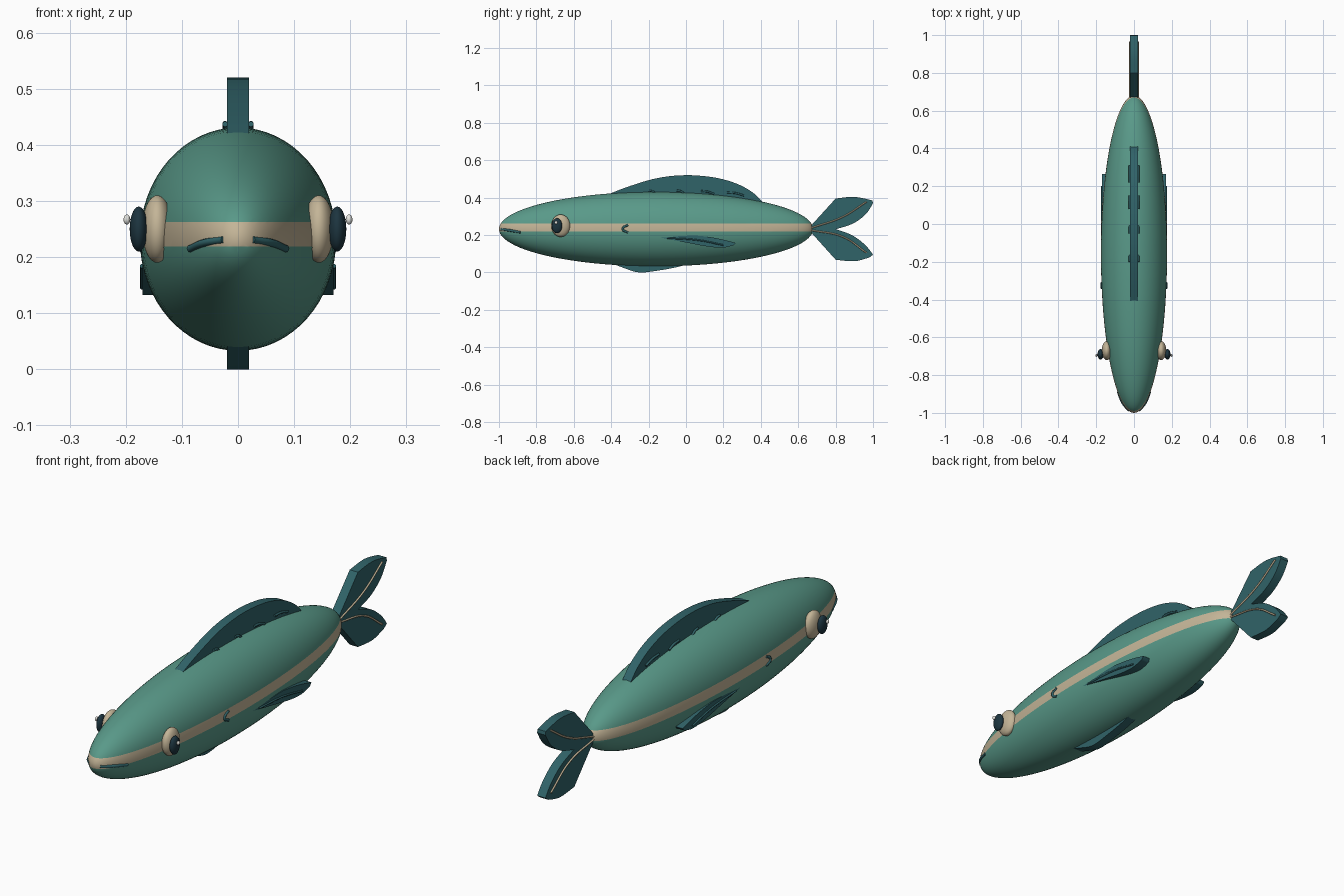
import bpy, bmesh, math
from mathutils import Vector

if "Cube" in bpy.data.objects:
    bpy.data.objects.remove(bpy.data.objects["Cube"])


def material(name, rgb):
    m = bpy.data.materials.new(name)
    m.diffuse_color = (*rgb, 1)
    m.use_nodes = True
    m.node_tree.nodes["Principled BSDF"].inputs["Base Color"].default_value = m.diffuse_color
    return m


TEAL = material("teal", (0.10, 0.32, 0.25))
CREAM = material("cream", (0.55, 0.46, 0.31))
FIN = material("fin_blue", (0.03, 0.125, 0.14))
DARK = material("dark", (0.012, 0.035, 0.05))
WHITE = material("white", (0.8, 0.8, 0.76))


def add_mesh(name, bm, *mats):
    bmesh.ops.recalc_face_normals(bm, faces=bm.faces)
    me = bpy.data.meshes.new(name)
    bm.to_mesh(me)
    bm.free()
    ob = bpy.data.objects.new(name, me)
    bpy.context.collection.objects.link(ob)
    for m in mats:
        me.materials.append(m)
    bpy.context.view_layer.objects.active = ob
    ob.select_set(True)
    bpy.ops.object.shade_smooth_by_angle(angle=math.radians(35))
    ob.select_set(False)
    return ob


def ellipsoid(name, center, radii, mat):
    bm = bmesh.new()
    bmesh.ops.create_uvsphere(bm, u_segments=32, v_segments=20, radius=1)
    for v in bm.verts:
        v.co = Vector(center) + Vector(a * b for a, b in zip(v.co, radii))
    return add_mesh(name, bm, mat)


def smooth(pts, n=5):
    """Catmull-Rom curve through open (y, z) points."""
    p = [Vector(q) for q in [pts[0], *pts, pts[-1]]]
    out = []
    for a, b, c, d in zip(p, p[1:], p[2:], p[3:]):
        for i in range(n):
            t = i / n
            out.append(0.5 * (2 * b + (c - a) * t + (2 * a - 5 * b + 4 * c - d) * t * t
                              + (3 * b - a - 3 * c + d) * t ** 3))
    return out + [p[-1]]


def fin(name, outline, x=0.0, half=0.02):
    """Flat fin: a (y, z) outline extruded along x."""
    bm = bmesh.new()
    face = bm.faces.new([bm.verts.new((x - half, q[0], q[1])) for q in outline])
    ext = bmesh.ops.extrude_face_region(bm, geom=[face])["geom"]
    bmesh.ops.translate(bm, vec=(2 * half, 0, 0),
                        verts=[g for g in ext if isinstance(g, bmesh.types.BMVert)])
    return add_mesh(name, bm, FIN)


def tube(name, pts, r, mat):
    cu = bpy.data.curves.new(name, "CURVE")
    cu.dimensions = "3D"
    cu.bevel_depth, cu.bevel_resolution, cu.resolution_u = r, 2, 8
    cu.use_fill_caps = True
    sp = cu.splines.new("BEZIER")
    sp.bezier_points.add(len(pts) - 1)
    for bp, p in zip(sp.bezier_points, pts):
        bp.co = p
        bp.handle_left_type = bp.handle_right_type = "AUTO"
    cu.materials.append(mat)
    ob = bpy.data.objects.new(name, cu)
    bpy.context.collection.objects.link(ob)


# body: long ellipsoid cut along the stripe edges
bm = bmesh.new()
bmesh.ops.create_uvsphere(bm, u_segments=64, v_segments=48, radius=1)
for v in bm.verts:
    x, y, z = v.co
    v.co = (0.175 * x, -0.16 + 0.84 * z, 0.232 + 0.199 * y)
for h in (0.219, 0.263):
    bmesh.ops.bisect_plane(bm, geom=bm.verts[:] + bm.edges[:] + bm.faces[:],
                           plane_co=(0, 0, h), plane_no=(0, 0, 1))
for f in bm.faces:
    f.material_index = int(0.219 < f.calc_center_median().z < 0.263)
add_mesh("body", bm, TEAL, CREAM)

# dorsal and belly fins
fin("dorsal_fin", smooth([(-0.43, 0.412), (-0.3, 0.462), (-0.15, 0.505), (0, 0.52), (0.15, 0.508),
                          (0.27, 0.475), (0.36, 0.425), (0.42, 0.365)]) + [(0.3, 0.36), (-0.3, 0.38)])
fin("belly_fin", smooth([(-0.4, 0.05), (-0.33, 0.023), (-0.25, 0.0), (-0.15, 0.01), (-0.05, 0.028),
                         (0.03, 0.05)]) + [(0, 0.08), (-0.35, 0.08)])

# tail lobes
fin("tail_upper_lobe", [(0.65, 0.23)] + smooth([(0.8, 0.395), (0.9, 0.404), (0.997, 0.385)])
    + smooth([(1.0, 0.37), (0.96, 0.31), (0.89, 0.26), (0.8, 0.231)]))
fin("tail_lower_lobe", [(0.65, 0.235)] + smooth([(0.8, 0.232), (0.89, 0.198), (0.96, 0.145), (1.0, 0.095)])
    + smooth([(0.98, 0.08), (0.9, 0.06), (0.8, 0.068)]))

for s, side in ((1, "right"), (-1, "left")):
    # eyes
    ellipsoid(f"eye_{side}", (s * 0.144, -0.67, 0.25), (0.027, 0.05, 0.06), CREAM)
    ellipsoid(f"pupil_{side}", (s * 0.177, -0.69, 0.25), (0.016, 0.028, 0.04), DARK)
    ellipsoid(f"eye_glint_{side}", (s * 0.198, -0.695, 0.267), (0.006, 0.008, 0.009), WHITE)
    # mouth and gill
    tube(f"mouth_{side}", [(s * 0.025, -0.988, 0.231), (s * 0.058, -0.95, 0.226), (s * 0.085, -0.885, 0.215)],
         0.007, FIN)
    tube(f"gill_{side}", [(s * 0.17, -0.31, 0.254), (s * 0.171, -0.338, 0.233), (s * 0.17, -0.31, 0.213)],
         0.006, FIN)
    # side fin with ray
    fin(f"side_fin_{side}", smooth([(-0.14, 0.187), (0.03, 0.197), (0.12, 0.19), (0.2, 0.175), (0.265, 0.158)])
        + smooth([(0.255, 0.146), (0.2, 0.133), (0.12, 0.138), (0, 0.16)]), s * 0.15)
    tube(f"side_fin_ray_{side}", [(s * 0.171, -0.1, 0.184), (s * 0.171, 0.07, 0.172), (s * 0.171, 0.2, 0.146)],
         0.004, FIN)
    # tail and dorsal rays
    for name, z1, z2, z3 in (("upper", 0.238, 0.298, 0.378), ("lower", 0.226, 0.19, 0.105)):
        tube(f"tail_ray_{name}_{side}",
             [(s * 0.022, 0.67, z1), (s * 0.022, 0.84, z2), (s * 0.022, 0.965, z3)], 0.004, CREAM)
    for i, (y1, y2, z) in enumerate([(-0.2, -0.16, 0.437), (-0.05, -0.01, 0.438),
                                     (0.08, 0.15, 0.435), (0.22, 0.31, 0.427)]):
        tube(f"dorsal_ray_{i}_{side}", [(s * 0.023, y1, z), (s * 0.023, (y1 + y2) / 2, z - 0.003),
                                        (s * 0.023, y2, z - 0.016)], 0.005, FIN)
